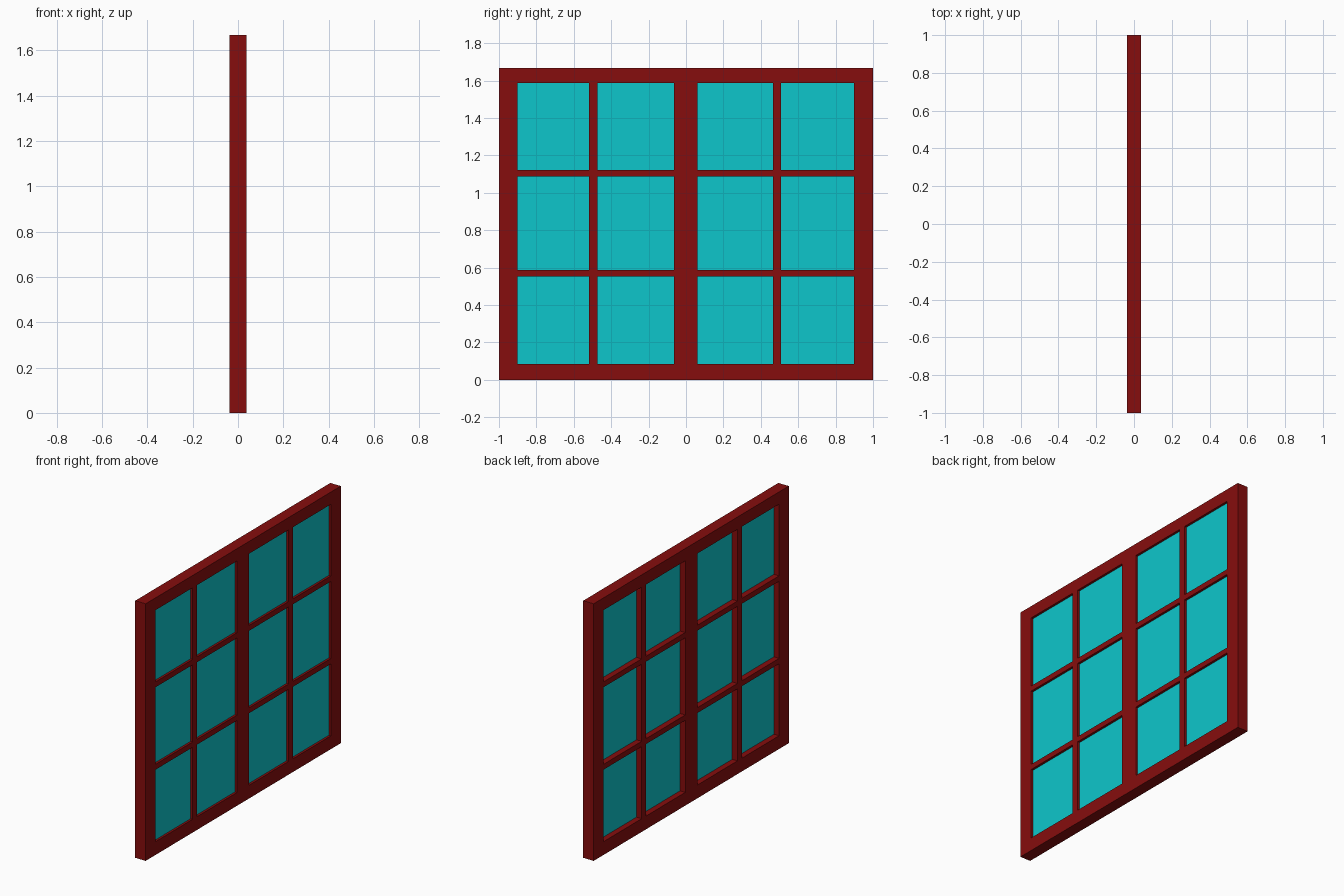
import bpy
import bmesh

cube = bpy.data.objects.get("Cube")
if cube:
    bpy.data.objects.remove(cube, do_unlink=True)


def make_material(name, rgb):
    mat = bpy.data.materials.new(name)
    colour = (*rgb, 1.0)
    mat.diffuse_color = colour
    mat.use_nodes = True
    mat.node_tree.nodes["Principled BSDF"].inputs["Base Color"].default_value = colour
    return mat


red = make_material("dark red paint", (0.24, 0.004, 0.004))
cyan = make_material("cyan glass", (0.004, 0.565, 0.597))


def box(name, x, y, z, mat):
    """Box spanning the (low, high) ranges on each axis."""
    bm = bmesh.new()
    bmesh.ops.create_cube(bm, size=1)
    for v in bm.verts:
        v.co = [r[0] if c < 0 else r[1] for c, r in zip(v.co, (x, y, z))]
    mesh = bpy.data.meshes.new(name)
    bm.to_mesh(mesh)
    bm.free()
    mesh.materials.append(mat)
    obj = bpy.data.objects.new(name, mesh)
    bpy.context.collection.objects.link(obj)
    return obj


DEPTH = (-0.0375, 0.0375)
GLASS = (0.0, 0.0225)
HEIGHT = 1.668
BOTTOM, TOP = 0.086, 1.588

# Outer frame and central mullion
box("front_stile", DEPTH, (-1, -0.901), (0, HEIGHT), red)
box("back_stile", DEPTH, (0.899, 1), (0, HEIGHT), red)
box("bottom_rail", DEPTH, (-0.901, 0.899), (0, BOTTOM), red)
box("top_rail", DEPTH, (-0.901, 0.899), (TOP, HEIGHT), red)
box("central_mullion", DEPTH, (-0.064, 0.061), (BOTTOM, TOP), red)

# Each sash: a vertical bar, two pairs of cross bars and one glass sheet
sashes = {
    "front": ((-0.901, -0.064), (-0.519, -0.474)),
    "back": ((0.061, 0.899), (0.465, 0.508)),
}
cross_bars = {"lower": (0.553, 0.588), "upper": (1.088, 1.123)}

for side, (opening, bar) in sashes.items():
    box(f"{side}_vertical_bar", DEPTH, bar, (BOTTOM, TOP), red)
    box(f"{side}_glass", GLASS, opening, (BOTTOM, TOP), cyan)
    bays = {"outer": (opening[0], bar[0]), "inner": (bar[1], opening[1])}
    if side == "back":
        bays = {"inner": bays["outer"], "outer": bays["inner"]}
    for bay, span in bays.items():
        for level, z in cross_bars.items():
            box(f"{side}_{bay}_{level}_cross_bar", DEPTH, span, z, red)
